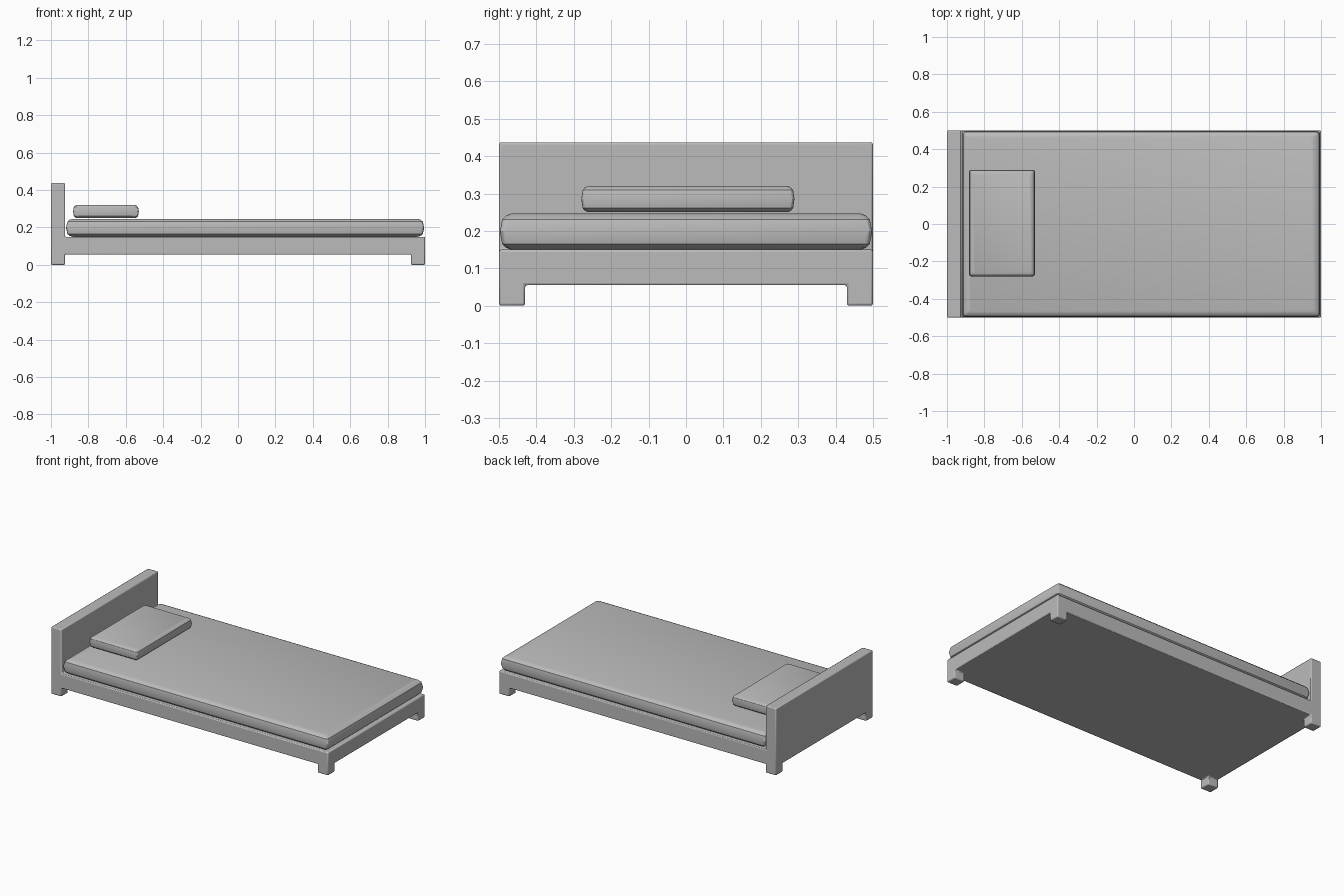
import bpy, bmesh, math
from itertools import product

cube = bpy.data.objects.get("Cube")
if cube:
    bpy.data.objects.remove(cube, do_unlink=True)

grey = bpy.data.materials.new("plain_grey")
grey.use_nodes = True
COLOUR = (0.5, 0.5, 0.5, 1)
grey.diffuse_color = COLOUR
grey.node_tree.nodes["Principled BSDF"].inputs["Base Color"].default_value = COLOUR


def finish(name, bm, bevel=0):
    bmesh.ops.recalc_face_normals(bm, faces=bm.faces[:])
    mesh = bpy.data.meshes.new(name)
    bm.to_mesh(mesh)
    bm.free()
    mesh.materials.append(grey)
    obj = bpy.data.objects.new(name, mesh)
    bpy.context.collection.objects.link(obj)
    if bevel:
        mod = obj.modifiers.new("soft_edges", "BEVEL")
        mod.width = bevel
        mod.segments = 2
        mod.limit_method = "ANGLE"
    bpy.ops.object.select_all(action="DESELECT")
    obj.select_set(True)
    bpy.context.view_layer.objects.active = obj
    bpy.ops.object.shade_smooth_by_angle(angle=math.radians(25))
    return obj


# Bed frame: one welded solid made of base slab, four legs and headboard
def make_frame():
    xs = (-1, -0.925, 0.925, 1)
    ys = (-0.5, -0.43, 0.43, 0.5)
    zs = (0, 0.055, 0.15, 0.437)
    filled = {(i, j, k) for i, j, k in product(range(3), repeat=3)
              if k == 1 or (k == 0 and i != 1 and j != 1) or (k == 2 and i == 0)}
    bm = bmesh.new()
    verts = {}

    def corner(c):
        if c not in verts:
            verts[c] = bm.verts.new((xs[c[0]], ys[c[1]], zs[c[2]]))
        return verts[c]

    for cell in filled:
        for axis, side in product(range(3), (0, 1)):
            beside = list(cell)
            beside[axis] += 2 * side - 1
            if tuple(beside) in filled:
                continue
            loop = []
            for u, v in ((0, 0), (1, 0), (1, 1), (0, 1)):
                c = list(cell)
                c[axis] += side
                c[(axis + 1) % 3] += u
                c[(axis + 2) % 3] += v
                loop.append(corner(tuple(c)))
            bm.faces.new(loop)
    bmesh.ops.recalc_face_normals(bm, faces=bm.faces[:])
    bmesh.ops.dissolve_limit(bm, angle_limit=0.01, verts=bm.verts[:], edges=bm.edges[:])
    return finish("bed_frame", bm, 0.006)


# Cushion: rounded rectangles stacked along a bulging side profile
def make_cushion(name, centre, size, z_low, z_high, inset_x, inset_y, radius):
    profile = ((0, 1), (0.05, 0.55), (0.16, 0.2), (0.5, 0),
               (0.84, 0.2), (0.95, 0.55), (1, 1))
    bm = bmesh.new()
    rings = []
    for height, inset in profile:
        hx = size[0] / 2 - inset * inset_x
        hy = size[1] / 2 - inset * inset_y
        ring = []
        for quarter, (sx, sy) in enumerate(((1, 1), (-1, 1), (-1, -1), (1, -1))):
            for step in range(4):
                a = math.pi / 2 * (quarter + step / 3)
                ring.append(bm.verts.new((
                    centre[0] + sx * (hx - radius) + radius * math.cos(a),
                    centre[1] + sy * (hy - radius) + radius * math.sin(a),
                    z_low + height * (z_high - z_low))))
        rings.append(ring)
    for low, high in zip(rings, rings[1:]):
        for n in range(len(low)):
            m = (n + 1) % len(low)
            bm.faces.new((low[n], low[m], high[m], high[n]))
    bm.faces.new(rings[0])
    bm.faces.new(rings[-1])
    return finish(name, bm)


make_frame()
make_cushion("mattress", (0.038, 0), (1.915, 0.995), 0.15, 0.246, 0.036, 0.03, 0.015)
make_cushion("pillow", (-0.706, 0.005), (0.352, 0.57), 0.25, 0.32, 0.022, 0.018, 0.012)
